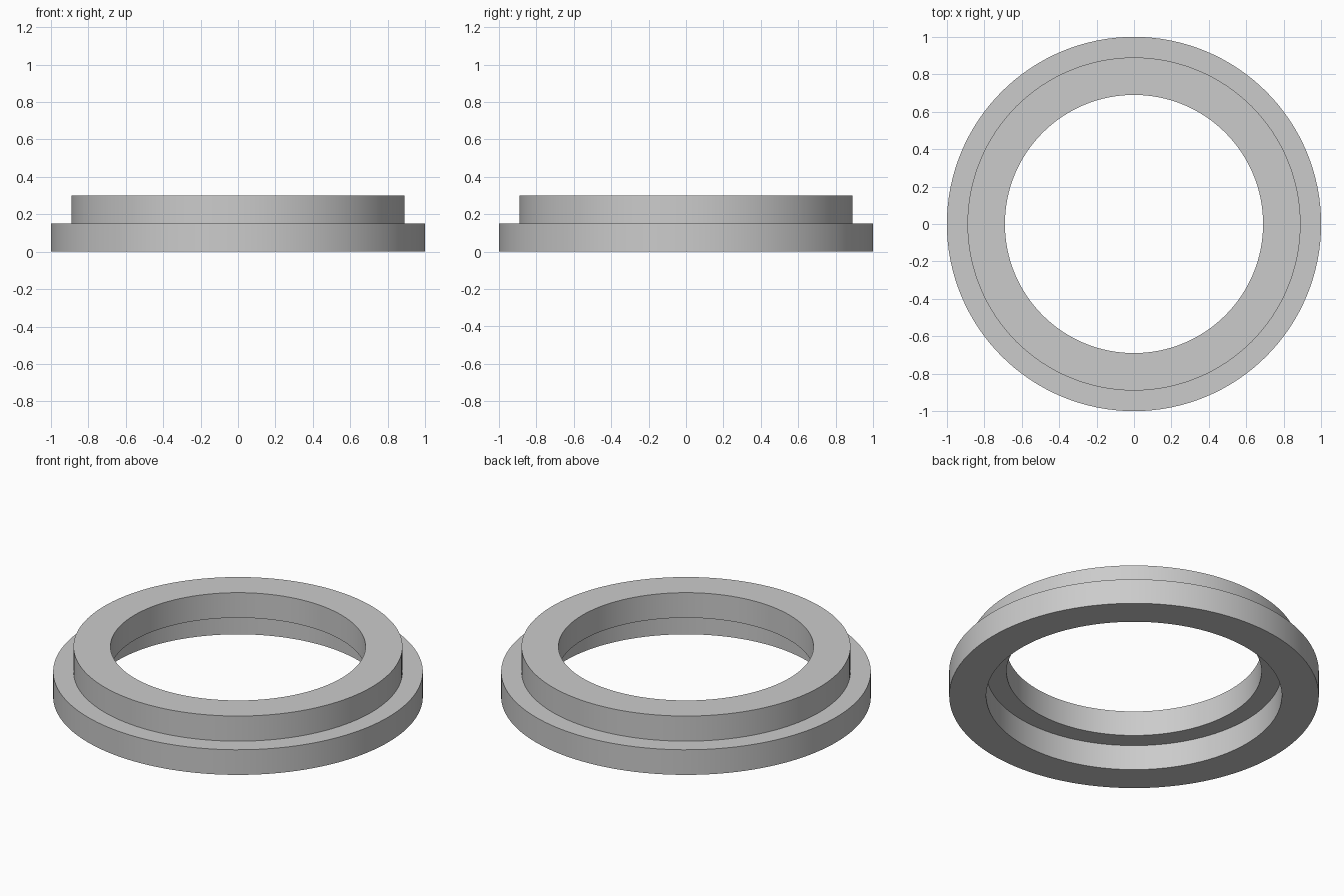
import bpy, bmesh, math

if "Cube" in bpy.data.objects:
    bpy.data.objects.remove(bpy.data.objects["Cube"])

SEGMENTS = 128

def lathe(name, profile):
    """Spin a closed (radius, z) outline around the z axis."""
    bm = bmesh.new()
    rings = []
    for r, z in profile:
        rings.append([bm.verts.new((r * math.cos(a), r * math.sin(a), z))
                      for a in (2 * math.pi * i / SEGMENTS for i in range(SEGMENTS))])
    for k, ring in enumerate(rings):
        nxt = rings[(k + 1) % len(rings)]
        for i in range(SEGMENTS):
            j = (i + 1) % SEGMENTS
            bm.faces.new((ring[i], ring[j], nxt[j], nxt[i]))
    bmesh.ops.recalc_face_normals(bm, faces=bm.faces[:])
    mesh = bpy.data.meshes.new(name)
    bm.to_mesh(mesh)
    bm.free()
    obj = bpy.data.objects.new(name, mesh)
    bpy.context.collection.objects.link(obj)
    return obj

# Stepped ring: wide base flange, raised collar, and a recess underneath
ring = lathe("stepped_ring", [
    (0.80, 0.00), (1.00, 0.00), (1.00, 0.15), (0.89, 0.15),
    (0.89, 0.30), (0.69, 0.30), (0.69, 0.15), (0.80, 0.15),
])

# Smooth walls with sharp step edges
bpy.context.view_layer.objects.active = ring
ring.select_set(True)
bpy.ops.object.shade_smooth_by_angle(angle=math.radians(30))
